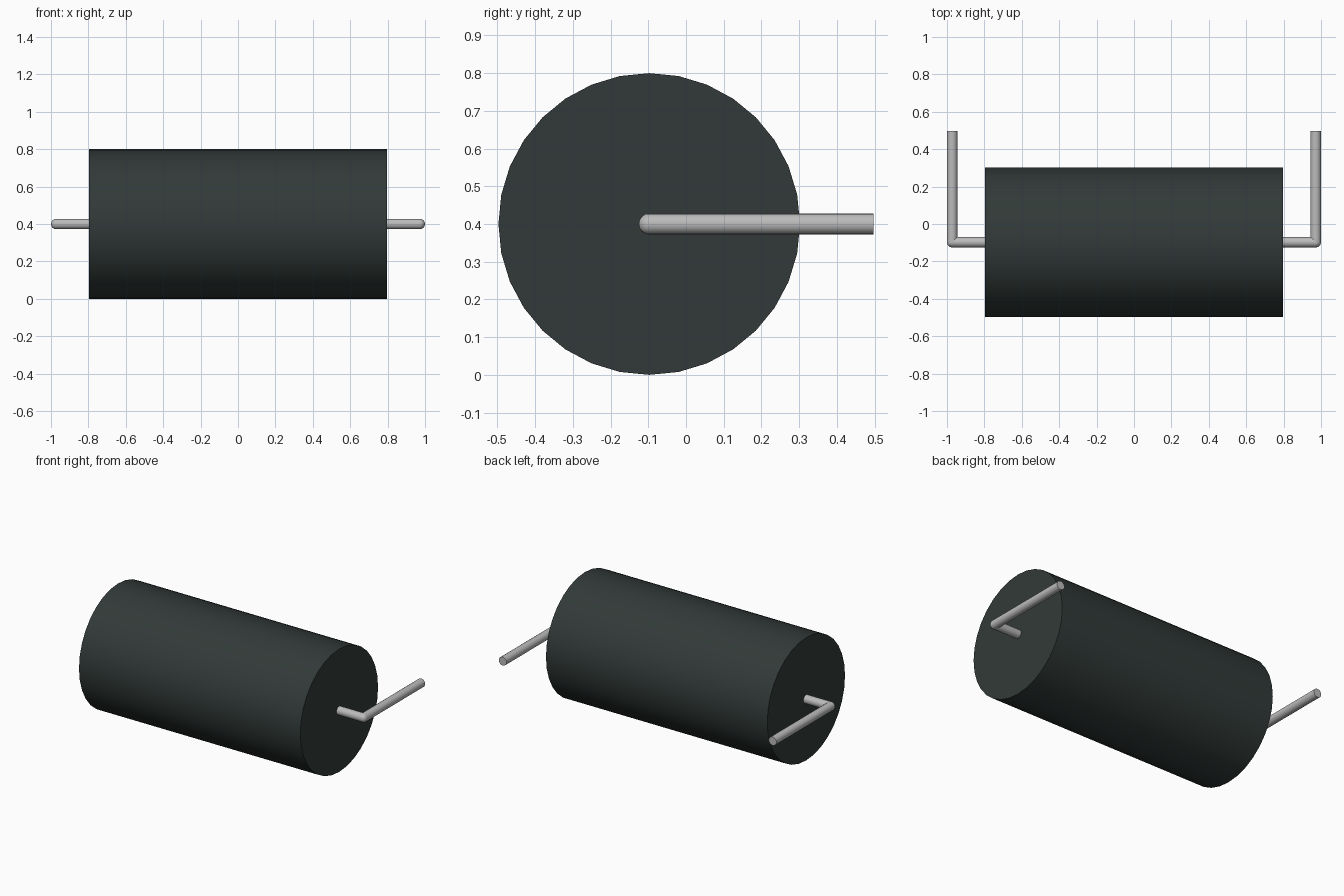
import bpy
import math

cube = bpy.data.objects.get("Cube")
if cube:
    bpy.data.objects.remove(cube, do_unlink=True)

AXIS_Y, AXIS_Z = -0.0975, 0.4      # roller axle position
DRUM_R, DRUM_HALF = 0.4, 0.797
ROD_R = 0.028
ARM_X, ARM_END = 1.0 - ROD_R, 0.4975


def material(name, rgb, roughness):
    m = bpy.data.materials.new(name)
    m.use_nodes = True
    m.diffuse_color = (*rgb, 1)
    bsdf = m.node_tree.nodes["Principled BSDF"]
    bsdf.inputs["Base Color"].default_value = (*rgb, 1)
    bsdf.inputs["Roughness"].default_value = roughness
    return m


def finish(name, mat):
    ob = bpy.context.object
    ob.name = ob.data.name = name
    ob.data.materials.append(mat)
    bpy.ops.object.shade_smooth_by_angle(angle=math.radians(35))
    return ob


def cylinder(name, mat, radius, length, centre, axis, sides):
    rot = (0, math.pi / 2, 0) if axis == "x" else (math.pi / 2, 0, 0)
    bpy.ops.mesh.primitive_cylinder_add(vertices=sides, radius=radius, depth=length,
                                        location=centre, rotation=rot)
    return finish(name, mat)


dark = material("dark slate", (0.031, 0.042, 0.040), 0.7)
steel = material("light grey metal", (0.5, 0.5, 0.5), 0.5)

# Roller drum
cylinder("roller_drum", dark, DRUM_R, 2 * DRUM_HALF, (0, AXIS_Y, AXIS_Z), "x", 32)

# Axle stub, rounded elbow and rearward arm on each side
for side, s in (("left", 1), ("right", -1)):
    inner = DRUM_HALF - 0.01
    cylinder(side + "_axle", steel, ROD_R, ARM_X - inner,
             (s * (ARM_X + inner) / 2, AXIS_Y, AXIS_Z), "x", 16)
    cylinder(side + "_arm", steel, ROD_R, ARM_END - AXIS_Y,
             (s * ARM_X, (ARM_END + AXIS_Y) / 2, AXIS_Z), "y", 16)
    bpy.ops.mesh.primitive_uv_sphere_add(segments=16, ring_count=8, radius=ROD_R,
                                         location=(s * ARM_X, AXIS_Y, AXIS_Z))
    finish(side + "_elbow", steel)
